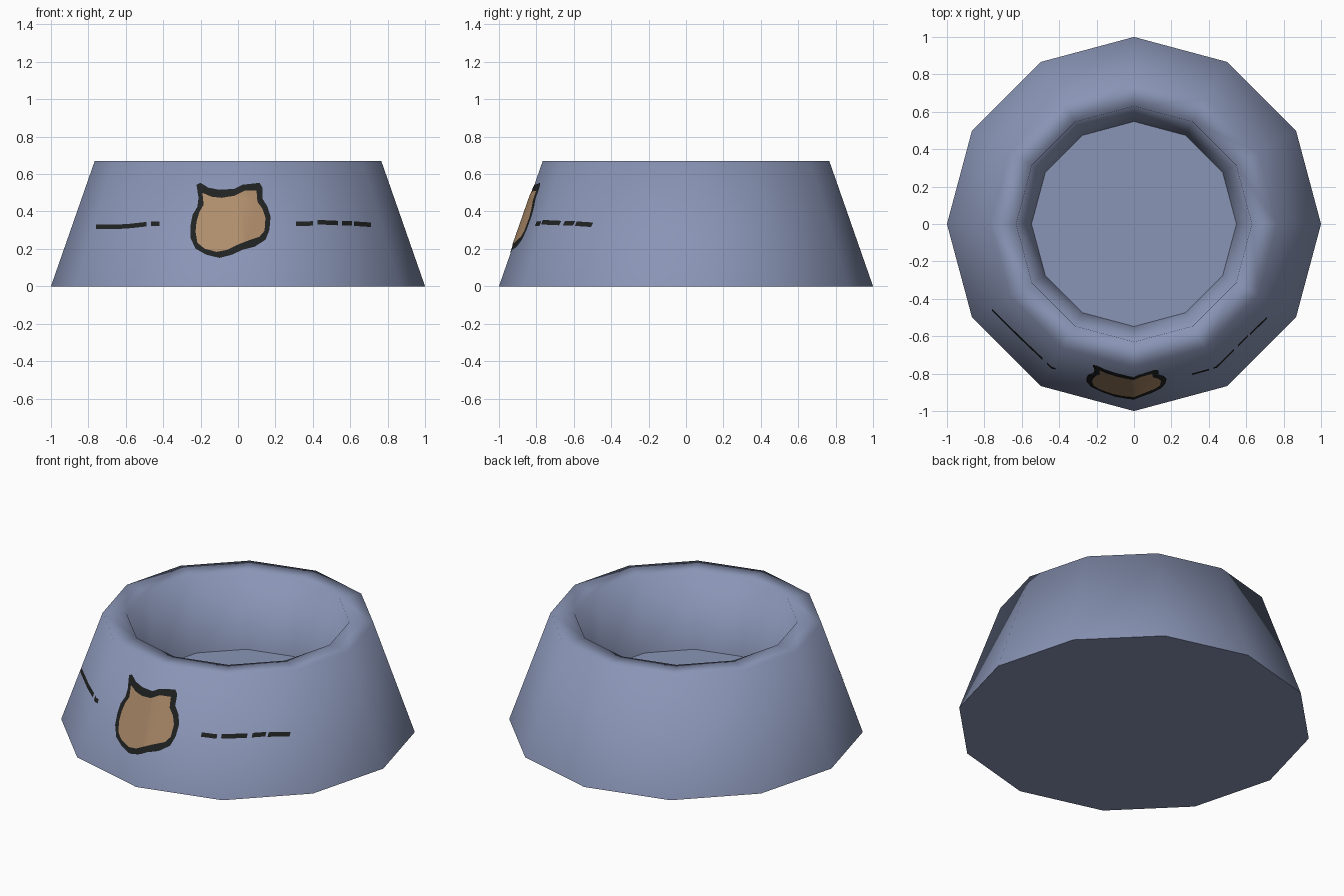
import bpy, bmesh, math
from mathutils import Vector

if "Cube" in bpy.data.objects:
    bpy.data.objects.remove(bpy.data.objects["Cube"])

SIDES = 12
R0, R1, H = 1.0, 0.766, 0.67          # base radius, top radius, height


def material(name, rgb):
    m = bpy.data.materials.new(name)
    m.diffuse_color = (*rgb, 1)
    m.use_nodes = True
    m.node_tree.nodes["Principled BSDF"].inputs["Base Color"].default_value = m.diffuse_color
    return m


BLUE = material("slate blue", (0.254, 0.301, 0.468))
TAN = material("tan", (0.434, 0.270, 0.150))
BLACK = material("black", (0.015, 0.016, 0.016))


def add_object(name, bm, mat):
    me = bpy.data.meshes.new(name)
    bm.to_mesh(me)
    bm.free()
    me.materials.append(mat)
    ob = bpy.data.objects.new(name, me)
    bpy.context.collection.objects.link(ob)
    return ob


# Bowl: twelve-sided lathe, smooth walls, crisp flat floor and underside
def build_bowl():
    profile = [(R0, 0), (R1, H), (0.63, H), (0.548, 0.22)]
    bm = bmesh.new()
    rings = []
    for r, z in profile:
        rings.append([bm.verts.new((r * math.cos(i * math.tau / SIDES),
                                    r * math.sin(i * math.tau / SIDES), z))
                      for i in range(SIDES)])
    for a, b in zip(rings, rings[1:]):
        for i in range(SIDES):
            j = (i + 1) % SIDES
            bm.faces.new((a[i], a[j], b[j], b[i])).smooth = True
    caps = [bm.faces.new(rings[0][::-1]), bm.faces.new(rings[-1])]
    for cap in caps:
        for e in cap.edges:
            e.smooth = False
    add_object("bowl", bm, BLUE)


def surface_y(x, z):
    """Front y of the faceted outer wall at (x, z)."""
    apothem = (R0 + (R1 - R0) * z / H) * math.cos(math.pi / SIDES)
    return -min((apothem - abs(x) * math.sin(a)) / math.cos(a)
                for a in map(math.radians, (15, 45, 75)))


# Painted plate: flat outline folded on to the wall's facets
def plate(name, outlines, mat, lift):
    bm = bmesh.new()
    for pts in outlines:
        f = bm.faces.new([bm.verts.new((x, 0, z)) for x, z in pts])
        f.normal_update()
        if f.normal.y > 0:
            f.normal_flip()
    bmesh.ops.triangulate(bm, faces=bm.faces[:])
    slope = (R1 - R0) / H
    for s in (-0.5, 0, 0.5):           # cut along the wall's ridges
        bmesh.ops.bisect_plane(bm, geom=bm.verts[:] + bm.edges[:] + bm.faces[:],
                               plane_co=(s * R0, 0, 0),
                               plane_no=Vector((1, 0, -s * slope)).normalized())
    for v in bm.verts:
        v.co.y = surface_y(v.co.x, v.co.z) - lift
    for f in bm.faces:
        f.smooth = True
    add_object(name, bm, mat)


build_bowl()

# Cat head: black outline with a tan face on top
outer = [(-.222, .543), (-.200, .553), (-.158, .527), (-.099, .516), (-.019, .521),
         (.024, .543), (.115, .553), (.131, .527), (.131, .468), (.158, .425),
         (.174, .372), (.168, .302), (.147, .249), (.088, .211), (.024, .195),
         (-.035, .168), (-.099, .152), (-.168, .168), (-.227, .201), (-.254, .259),
         (-.254, .324), (-.243, .382), (-.217, .425), (-.211, .473)]
inner = [(-.190, .500), (-.142, .479), (-.088, .473), (-.019, .484), (.035, .511),
         (.099, .511), (.104, .452), (.131, .414), (.147, .366), (.142, .297),
         (.115, .265), (.051, .243), (-.003, .222), (-.056, .195), (-.115, .184),
         (-.179, .201), (-.217, .233), (-.227, .291), (-.222, .345), (-.206, .398),
         (-.184, .436)]
plate("cat_outline", [outer], BLACK, 0.003)
plate("cat_face", [inner], TAN, 0.006)

# Broken whisker lines either side: x start, x end, z start, z end
dashes = [(-.76, -.60, .317, .320), (-.60, -.49, .320, .332), (-.465, -.42, .334, .334),
          (.31, .40, .334, .336), (.425, .535, .343, .338),
          (.555, .61, .338, .338), (.62, .71, .335, .329)]
T = 0.012
plate("whisker_lines", [[(a, p - T), (b, q - T), (b, q + T), (a, p + T)]
                        for a, b, p, q in dashes], BLACK, 0.003)
